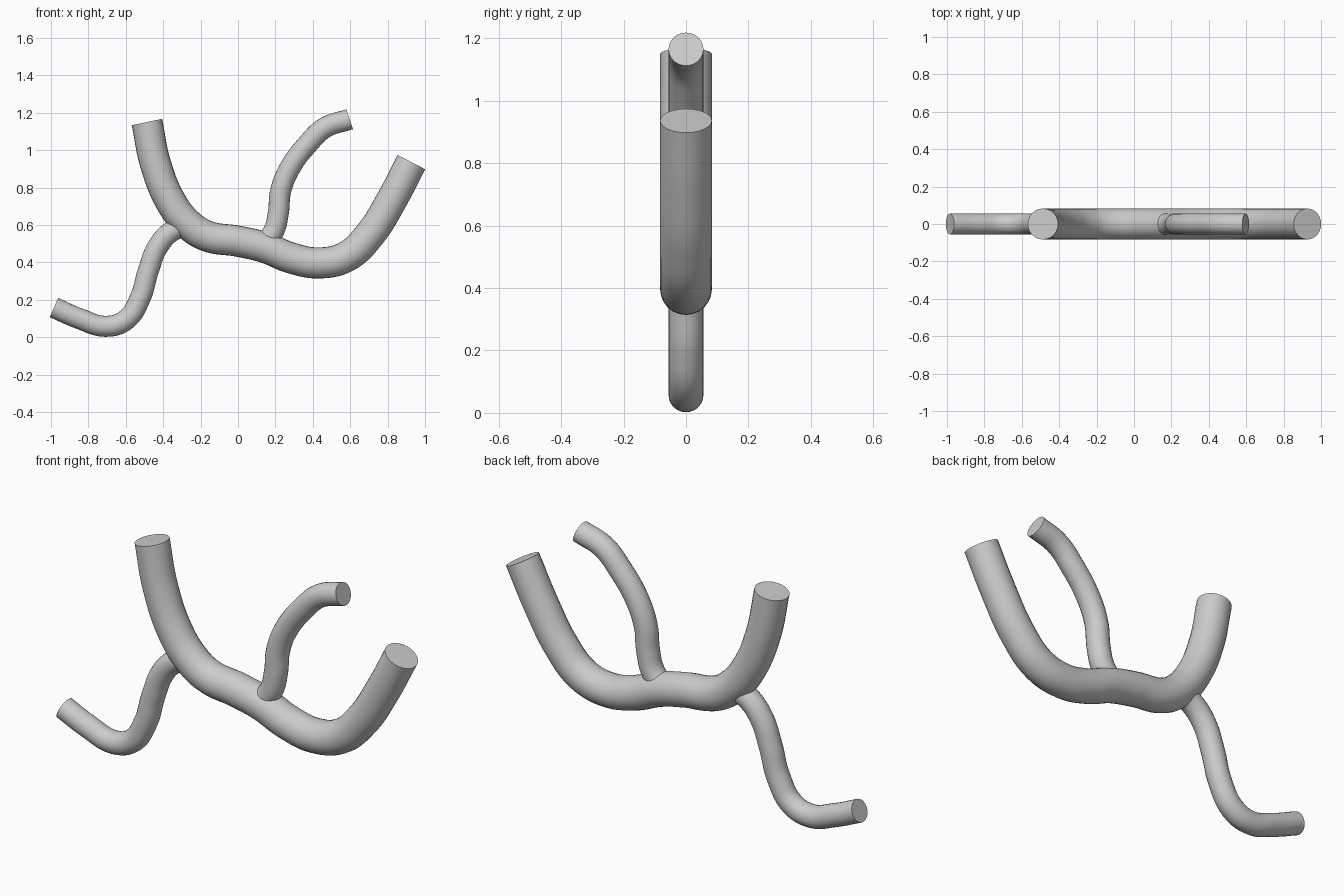
import bpy
import math

if "Cube" in bpy.data.objects:
    bpy.data.objects.remove(bpy.data.objects["Cube"])


def tube(name, radius, points):
    """Smooth capped tube through (x, z) points in the y = 0 plane."""
    cu = bpy.data.curves.new(name, 'CURVE')
    cu.dimensions = '3D'
    cu.bevel_depth = radius
    cu.bevel_resolution = 10
    cu.resolution_u = 10
    cu.use_fill_caps = True
    sp = cu.splines.new('BEZIER')
    sp.bezier_points.add(len(points) - 1)
    for bp, (x, z) in zip(sp.bezier_points, points):
        bp.co = (x, 0, z)
        bp.handle_left_type = bp.handle_right_type = 'AUTO'
    ob = bpy.data.objects.new(name, cu)
    bpy.context.collection.objects.link(ob)
    bpy.ops.object.select_all(action='DESELECT')
    ob.select_set(True)
    bpy.context.view_layer.objects.active = ob
    bpy.ops.object.convert(target='MESH')
    bpy.ops.object.shade_smooth_by_angle(angle=math.radians(40))
    return bpy.context.object


# thick main limb
tube("main_limb", 0.083, [
    (-0.487, 1.15), (-0.439, 0.92), (-0.355, 0.717), (-0.267, 0.605),
    (-0.17, 0.542), (0.0, 0.513), (0.139, 0.481), (0.289, 0.422),
    (0.439, 0.397), (0.583, 0.433), (0.706, 0.55), (0.818, 0.727),
    (0.927, 0.936)])

# thin branch hanging at the left
tube("lower_branch", 0.056, [
    (-0.984, 0.158), (-0.845, 0.098), (-0.706, 0.058), (-0.60, 0.092),
    (-0.525, 0.205), (-0.478, 0.36), (-0.428, 0.485), (-0.355, 0.565),
    (-0.27, 0.60)])

# thin branch rising at the right
tube("upper_branch", 0.056, [
    (0.14, 0.50), (0.19, 0.565), (0.215, 0.66), (0.228, 0.78),
    (0.275, 0.90), (0.375, 1.035), (0.465, 1.12), (0.597, 1.165)])
